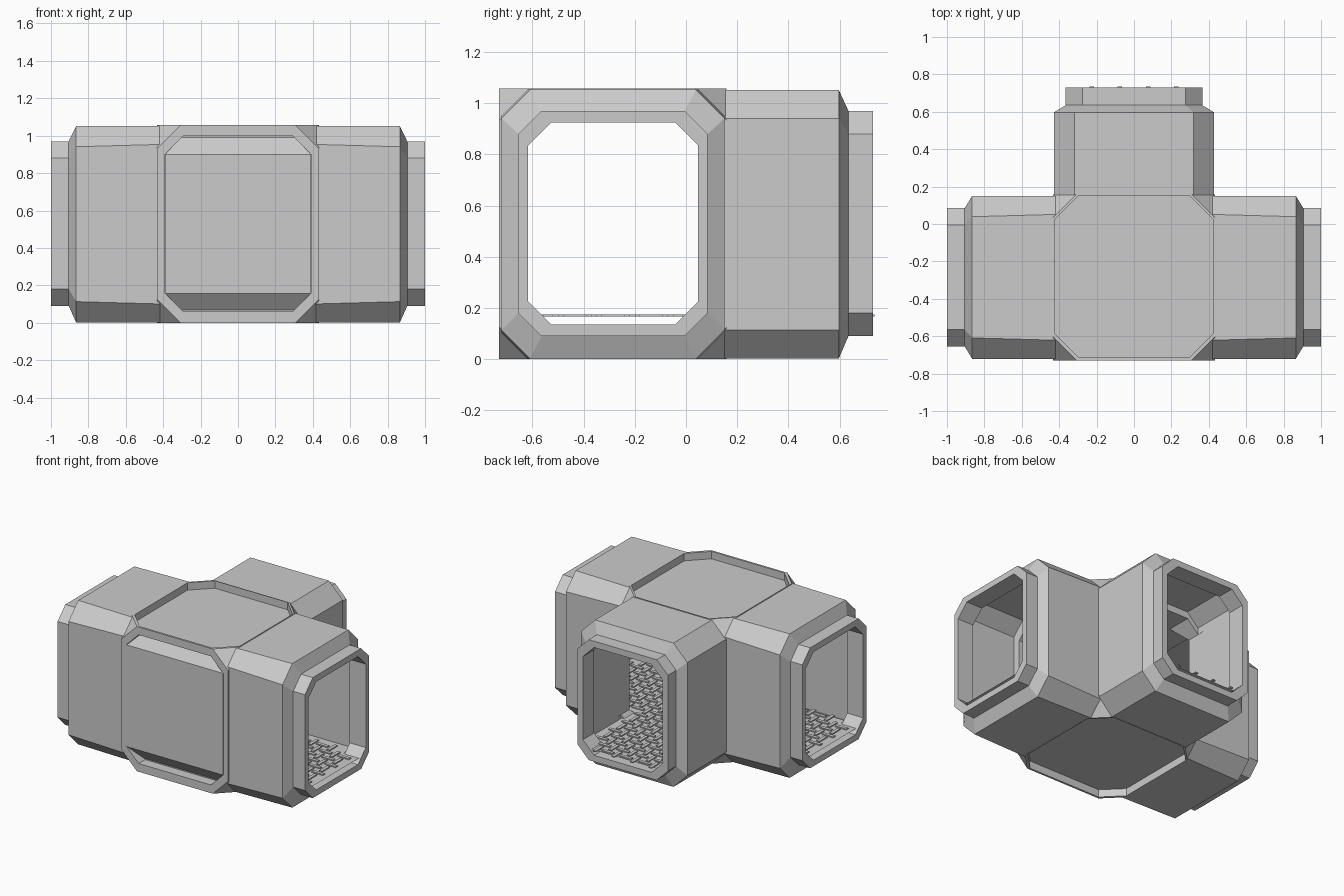
import bpy, bmesh
from mathutils import Vector

if "Cube" in bpy.data.objects:
    bpy.data.objects.remove(bpy.data.objects["Cube"])


def make_object(name, bm):
    bmesh.ops.recalc_face_normals(bm, faces=bm.faces)
    me = bpy.data.meshes.new(name)
    bm.to_mesh(me)
    bm.free()
    ob = bpy.data.objects.new(name, me)
    bpy.context.scene.collection.objects.link(ob)
    return ob


def octagon(mid, half, lo, hi, c):
    """Rectangle with cut corners, as (horizontal, vertical) pairs."""
    a, b = mid - half, mid + half
    return [(a + c, lo), (b - c, lo), (b, lo + c), (b, hi - c),
            (b - c, hi), (a + c, hi), (a, hi - c), (a, lo + c)]


PLACE = {'x': lambda p, h, v: (p, h, v), 'y': lambda p, h, v: (h, p, v),
         'z': lambda p, h, v: (h, v, p)}


def loft(name, axis, sections):
    """Closed tube through octagons placed along an axis."""
    bm = bmesh.new()
    rings = [[bm.verts.new(PLACE[axis](pos, h, v)) for h, v in octagon(*spec)]
             for pos, spec in sections]
    for r0, r1 in zip(rings, rings[1:]):
        for i in range(8):
            j = (i + 1) % 8
            bm.faces.new((r0[i], r0[j], r1[j], r1[i]))
    bm.faces.new(rings[0])
    bm.faces.new(rings[-1])
    return make_object(name, bm)


def hull(name, points):
    bm = bmesh.new()
    verts = [bm.verts.new(p) for p in points]
    bmesh.ops.convex_hull(bm, input=verts)
    bmesh.ops.dissolve_limit(bm, angle_limit=0.01, verts=bm.verts, edges=bm.edges)
    return make_object(name, bm)


def boolean(target, other, op):
    m = target.modifiers.new("cut", 'BOOLEAN')
    m.operation = op
    m.solver = 'EXACT'
    m.object = other
    bpy.context.view_layer.objects.active = target
    bpy.ops.object.modifier_apply(modifier=m.name)
    bpy.data.objects.remove(other)


def add_box(bm, lo, hi):
    lo, hi = Vector(lo), Vector(hi)
    res = bmesh.ops.create_cube(bm, size=1)
    for v in res['verts']:
        v.co = Vector([(lo[k] + hi[k]) / 2 + v.co[k] * (hi[k] - lo[k]) for k in range(3)])


MID = -0.285

# Main tube along x, with stepped end collars
collar = (MID, 0.37, 0.09, 0.97, 0.09)
end = (MID, 0.436, 0.001, 1.053, 0.112)
inner_end = (MID, 0.436, 0.001, 1.053, 0.10)
half = [(1.0, collar), (0.905, collar), (0.865, end), (0.43, inner_end)]
shell = loft("corridor_shell", 'x', [(-x, s) for x, s in half] + [(x, s) for x, s in reversed(half)])

# Side branch along +y
b_out = (0, 0.429, 0.0015, 1.052, 0.112)
b_col = (0, 0.365, 0.09, 0.97, 0.09)
branch = loft("branch", 'y', [(-0.3, b_out), (0.597, b_out), (0.635, b_col), (0.73, b_col)])
boolean(shell, branch, 'UNION')

# Central hub: box with its eight corners cut off
hx, y0, y1, z1, cut = 0.432, -0.73, 0.159, 1.057, 0.125
pts = []
for x, sx in ((-hx, 1), (hx, -1)):
    for y, sy in ((y0, 1), (y1, -1)):
        for z, sz in ((0, 1), (z1, -1)):
            pts += [(x + sx * cut, y, z), (x, y + sy * cut, z), (x, y, z + sz * cut)]
boolean(shell, hull("hub", pts), 'UNION')

# Recesses: front, and sunken octagons on top and underneath
recess = loft("recess", 'y', [(y, (0, 0.392, 0.06, 1.0, 0.10)) for y in (-0.85, -0.655)])
boolean(shell, recess, 'DIFFERENCE')
for a, b in ((1.003, 1.2), (-0.2, 0.055)):
    sunk = loft("sunk", 'z', [(z, (0, 0.425, -0.715, 0.153, 0.13)) for z in (a, b)])
    boolean(shell, sunk, 'DIFFERENCE')

# Hollow inside: narrow mouths, a lower hub room, wider rooms behind each collar
mouth = (MID, 0.332, 0.135, 0.925, 0.09)
room = (MID, 0.390, 0.046, 1.007, 0.090)
cutters = [
    ('x', [(-1.1, mouth), (1.1, mouth)]),
    ('y', [(-0.3, (0, 0.322, 0.136, 0.924, 0.09)), (0.85, (0, 0.322, 0.136, 0.924, 0.09))]),
    ('x', [(-0.5, (-0.2575, 0.3625, 0.10, 0.958, 0.09)), (0.5, (-0.2575, 0.3625, 0.10, 0.958, 0.09))]),
    ('y', [(-0.3, (0, 0.385, 0.101, 0.957, 0.09)), (0.25, (0, 0.385, 0.101, 0.957, 0.09))]),
    ('x', [(0.47, room), (0.85, room), (0.87, mouth)]),
    ('x', [(-0.47, room), (-0.85, room), (-0.87, mouth)]),
    ('y', [(0.2, (0, 0.384, 0.047, 1.006, 0.09)), (0.58, (0, 0.384, 0.047, 1.006, 0.09)),
           (0.60, (0, 0.323, 0.136, 0.924, 0.09))]),
]
for axis, secs in cutters:
    boolean(shell, loft("cutter", axis, secs), 'DIFFERENCE')

# Front panel with sloped top and bottom
pts = []
for s in (-1, 1):
    for z in (0.157, 0.9):
        pts += [(s * 0.39, -0.728, z), (s * 0.39, -0.65, z)]
    for z in (0.062, 0.998):
        pts.append((s * 0.295, -0.65, z))
hull("front_panel", pts)

# Floor plates
bm = bmesh.new()
for x0, x1, ya, yb in ((-0.86, 0.86, -0.618, 0.10), (-0.985, -0.86, -0.565, -0.005),
                       (0.86, 0.985, -0.565, -0.005), (-0.38, 0.38, 0.10, 0.585),
                       (-0.27, 0.27, 0.585, 0.715)):
    bm.faces.new([bm.verts.new(p) for p in ((x0, ya, 0.166), (x1, ya, 0.166),
                                            (x1, yb, 0.166), (x0, yb, 0.166))])
make_object("floor_plate", bm)

# Raised tread bars in a basket pattern
bm = bmesh.new()
P = 0.075
for i in range(-12, 13):
    for j in range(-4, 14):
        x, y = i * P, MID + j * P
        if (y > 0.06 and abs(x) > 0.34) or (y > 0.54 and abs(x) > 0.23):
            continue
        if abs(x) > 0.82 and abs(y - MID) > 0.25:
            continue
        lx, ly = (0.046, 0.012) if (i + j) % 2 else (0.012, 0.046)
        add_box(bm, (x - lx, y - ly, 0.166), (x + lx, y + ly, 0.174))
make_object("floor_tread", bm)
